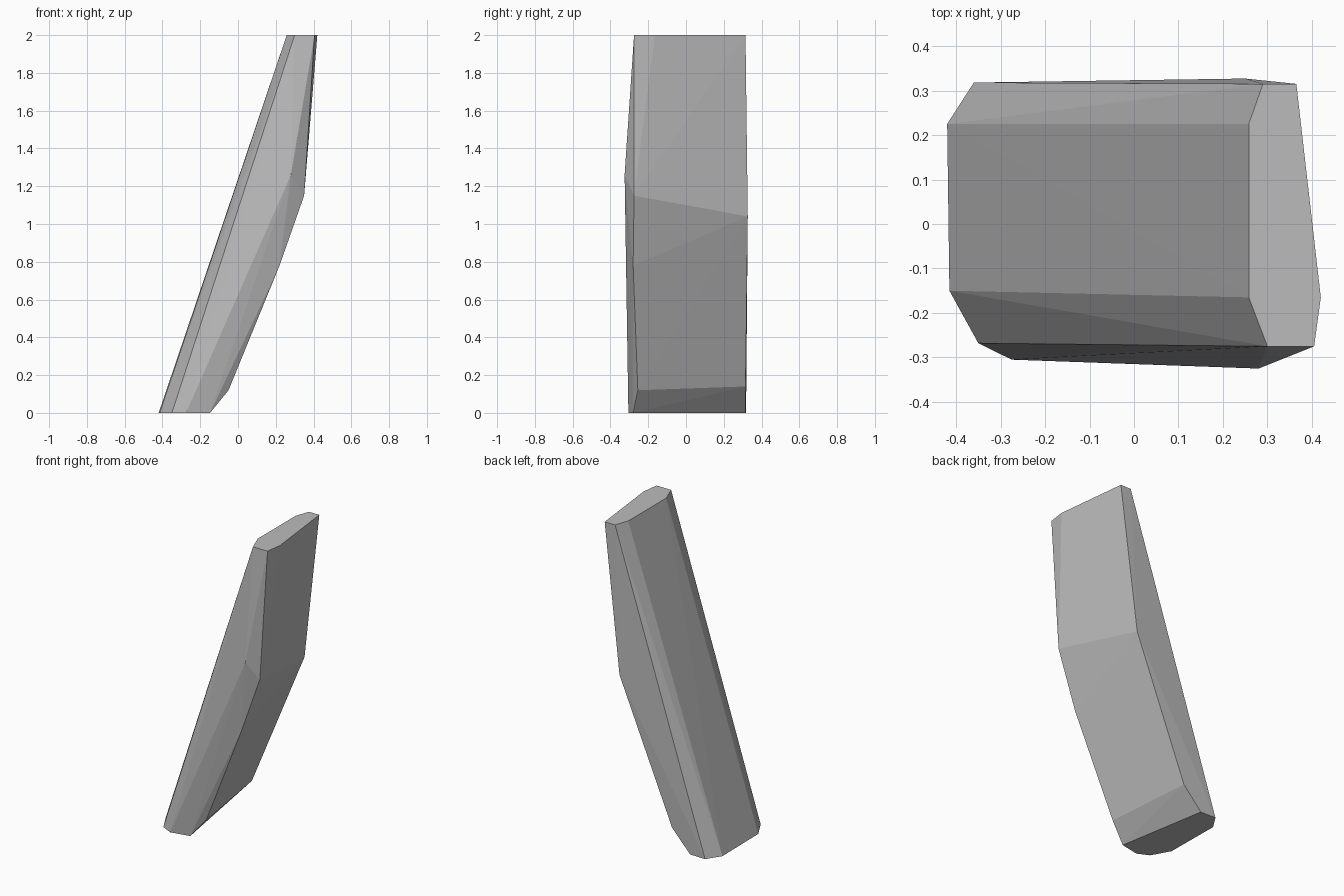
import bpy
import bmesh

# Remove the default object
default_cube = bpy.data.objects.get("Cube")
if default_cube:
    bpy.data.objects.remove(default_cube, do_unlink=True)


def flat_material(name, color):
    material = bpy.data.materials.new(name)
    material.use_nodes = True
    material.diffuse_color = color
    shader = next(node for node in material.node_tree.nodes if node.type == "BSDF_PRINCIPLED")
    shader.inputs["Base Color"].default_value = color
    return material


def faceted_solid(name, corners, material):
    """Wrap a convex, flat-faced shell around the given corners."""
    mesh = bpy.data.meshes.new(name)
    builder = bmesh.new()
    for corner in corners:
        builder.verts.new(corner)
    hull = bmesh.ops.convex_hull(builder, input=builder.verts)
    loose = {item for key in ("geom_interior", "geom_unused") for item in hull[key]
             if isinstance(item, bmesh.types.BMVert)}
    bmesh.ops.delete(builder, geom=list(loose), context="VERTS")
    bmesh.ops.recalc_face_normals(builder, faces=builder.faces)
    builder.to_mesh(mesh)
    builder.free()
    mesh.materials.append(material)
    solid = bpy.data.objects.new(name, mesh)
    bpy.context.collection.objects.link(solid)
    return solid


# Flat cut ends of the leaning column, as outlines in plan
foot_outline = [(-.25, .315), (-.36, .318), (-.42, .225), (-.415, -.15),
                (-.35, -.268), (-.275, -.305), (-.148, -.28)]
head_outline = [(.365, .315), (.29, .315), (.258, .225), (.258, -.165),
                (.3, -.275), (.405, -.275), (.42, -.165)]

# Corners of the bent outer side, from the foot upwards
outer_corners = [(-.05, -.255, .12), (-.12, .315, .14), (.22, -.28, .78),
                 (.25, .327, 1.04), (.35, -.275, 1.15), (.28, -.325, 1.26)]

corners = [(x, y, 0) for x, y in foot_outline]
corners += [(x, y, 2) for x, y in head_outline]
corners += outer_corners

stone_grey = flat_material("stone grey", (.5, .5, .5, 1))
faceted_solid("leaning_stone", corners, stone_grey)
